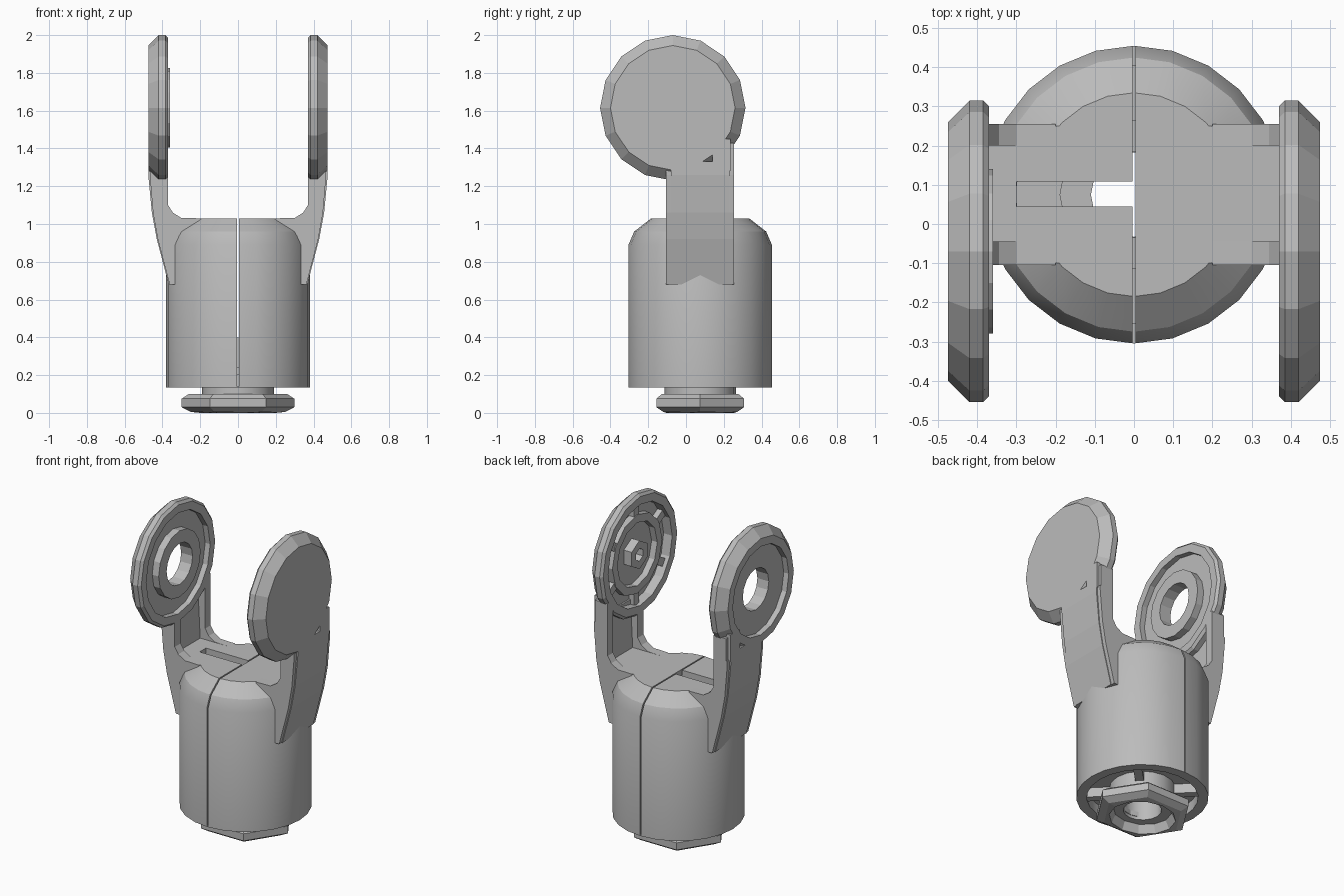
import bpy, bmesh, math
from mathutils import Matrix, Vector

if "Cube" in bpy.data.objects:
    bpy.data.objects.remove(bpy.data.objects["Cube"])

grey = bpy.data.materials.new("plain grey")
grey.use_nodes = True
grey.diffuse_color = (0.5, 0.5, 0.5, 1)
grey.node_tree.nodes["Principled BSDF"].inputs["Base Color"].default_value = (0.5, 0.5, 0.5, 1)

CY = 0.075                      # body axis
BODY = Matrix.Translation((0, CY, 0))


def finish(name, bm, matrix=Matrix()):
    bmesh.ops.remove_doubles(bm, verts=bm.verts, dist=1e-5)
    bm.transform(matrix)
    bmesh.ops.recalc_face_normals(bm, faces=bm.faces)
    mesh = bpy.data.meshes.new(name)
    bm.to_mesh(mesh)
    bm.free()
    mesh.materials.append(grey)
    ob = bpy.data.objects.new(name, mesh)
    bpy.context.collection.objects.link(ob)
    return ob


def lathe(name, profile, segs, matrix=BODY, hexed=()):
    """Spin a closed (radius, height) loop; points listed in hexed follow a hexagon."""
    bm = bmesh.new()
    rings = []
    for i in range(segs):
        a = 2 * math.pi * i / segs
        ring = []
        for k, (r, z) in enumerate(profile):
            if k in hexed and i % 2:
                r *= math.cos(math.pi / 6)
            ring.append(bm.verts.new((r * math.cos(a), r * math.sin(a), z)))
        rings.append(ring)
    n = len(profile)
    for i in range(segs):
        a, b = rings[i], rings[(i + 1) % segs]
        for k in range(n):
            j = (k + 1) % n
            if profile[k][0] or profile[j][0]:
                bm.faces.new((a[k], b[k], b[j], a[j]))
    return finish(name, bm, matrix)


def box(name, lo, hi, matrix=Matrix()):
    bm = bmesh.new()
    lo, hi = Vector(lo), Vector(hi)
    bmesh.ops.create_cube(bm, size=1, matrix=Matrix.Translation((lo + hi) / 2)
                          @ Matrix.Diagonal((*(hi - lo), 1)))
    return finish(name, bm, matrix)


def slab(name, outline, y0, y1, side):
    """Extrude an (x, z) outline along y, on the given side."""
    bm = bmesh.new()
    face = bm.faces.new([bm.verts.new((side * x, y0, z)) for x, z in outline])
    top = bmesh.ops.extrude_face_region(bm, geom=[face])["geom"]
    bmesh.ops.translate(bm, vec=(0, y1 - y0, 0),
                        verts=[v for v in top if isinstance(v, bmesh.types.BMVert)])
    return finish(name, bm)


def select(ob):
    bpy.ops.object.select_all(action='DESELECT')
    ob.select_set(True)
    bpy.context.view_layer.objects.active = ob


def smooth(ob):
    select(ob)
    bpy.ops.object.shade_smooth_by_angle(angle=math.radians(25))


def cut(ob, lo, hi):
    cutter = box("cutter", lo, hi)
    mod = ob.modifiers.new("cut", 'BOOLEAN')
    mod.operation, mod.solver, mod.object = 'DIFFERENCE', 'EXACT', cutter
    select(ob)
    bpy.ops.object.modifier_apply(modifier=mod.name)
    bpy.data.objects.remove(cutter)


SEAM = ((-0.004, -1, 0.14), (0.004, 1, 1.2))
SLOT = ((-0.36, 0.045, 0.9), (0, 0.108, 1.2))

# Hollow body shell, split down the middle, with a slot in its top
body = lathe("body_shell", [(0, 1.03), (0.26, 1.03), (0.35, 0.96), (0.38, 0.89), (0.38, 0.135),
                            (0.32, 0.135), (0.32, 0.88), (0.24, 0.97), (0, 0.97)], 24)
cut(body, *SEAM)
cut(body, *SLOT)
smooth(body)

# Neck tube with floor plate inside the body
smooth(lathe("neck_tube", [(0.11, 0.05), (0.11, 0.4), (0.19, 0.4), (0.19, 0.24), (0.33, 0.24),
                           (0.33, 0.2), (0.19, 0.2), (0.19, 0.05)], 16))
for i in range(4):
    turn = BODY @ Matrix.Rotation(math.radians(45 + 90 * i), 4, 'Z')
    box("base_rib", (0.18, -0.025, 0.14), (0.34, 0.025, 0.21), turn)

# Six-sided foot nut with a dished opening
nut_matrix = BODY @ Matrix.Diagonal((1, 0.9, 1, 1))
lathe("foot_nut", [(0.2, 0.0), (0.25, 0.005), (0.298, 0.03), (0.298, 0.075), (0.26, 0.1),
                   (0.12, 0.1), (0.12, 0.07), (0.17, 0.06)], 12, nut_matrix, (1, 2, 3, 4))

# Fork arms: channel section made of an outer plate and two side walls
plate = [(0.3, 0.68), (0.367, 0.68), (0.43, 0.92), (0.456, 1.06), (0.475, 1.26),
         (0.475, 1.33), (0.42, 1.33), (0.405, 1.03), (0.3, 1.03)]
wall = [(0.3, 0.68), (0.362, 0.68), (0.425, 0.92), (0.45, 1.06), (0.467, 1.26),
        (0.467, 1.29), (0.37, 1.29), (0.37, 1.1), (0.345, 1.06), (0.3, 1.032), (0.2, 1.03), (0.2, 0.9)]
for side, word in ((1, "left"), (-1, "right")):
    slab(word + "_arm_plate", plate, -0.08, 0.23, side)
    slab(word + "_arm_front_wall", wall, -0.105, -0.045, side)
    slab(word + "_arm_back_wall", wall, 0.2, 0.255, side)
    x0, x1 = sorted((0.42 * side, 0.475 * side))
    box(word + "_arm_top_web", (x0, 0.14, 1.28), (x1, 0.235, 1.45))
    x0, x1 = sorted((0.37 * side, 0.46 * side))
    box(word + "_arm_top_edge", (x0, 0.2, 1.28), (x1, 0.255, 1.43))
    # Flat shoulder joining the arm to the body top
    x0, x1 = sorted((0.18 * side, 0.41 * side))
    shoulder = box(word + "_shoulder", (x0, -0.1, 0.93), (x1, 0.25, 1.03))
    if side < 0:
        cut(shoulder, *SLOT)


def disc_frame(side):
    return Matrix.Translation((0, -0.07, 1.615)) @ Matrix.Rotation(side * math.pi / 2, 4, 'Y')


rim = [(0.32, 0.37), (0.37, 0.37), (0.385, 0.385), (0.385, 0.42), (0.33, 0.475)]

# Left disc: closed outside, dished inside with ring, ribs and central stud
frame = disc_frame(1)
lathe("left_disc", [(0, 0.43), (0.32, 0.43)] + rim + [(0, 0.475)], 16, frame)
lathe("left_disc_ring", [(0.2, 0.44), (0.2, 0.39), (0.25, 0.39), (0.25, 0.44)], 12, frame)
lathe("left_disc_stud", [(0.04, 0.44), (0.04, 0.375), (0.09, 0.375), (0.09, 0.44)], 6, frame)
for i in range(6):
    box("left_disc_rib", (0.24, -0.025, 0.395), (0.33, 0.025, 0.44),
        frame @ Matrix.Rotation(math.radians(60 * i), 4, 'Z'))

# Right disc: open hub with a recess on both faces
lathe("right_disc", [(0.13, 0.36), (0.21, 0.36), (0.21, 0.405), (0.32, 0.405)] + rim
      + [(0.28, 0.475), (0.28, 0.44), (0.13, 0.44)], 16, disc_frame(-1))
